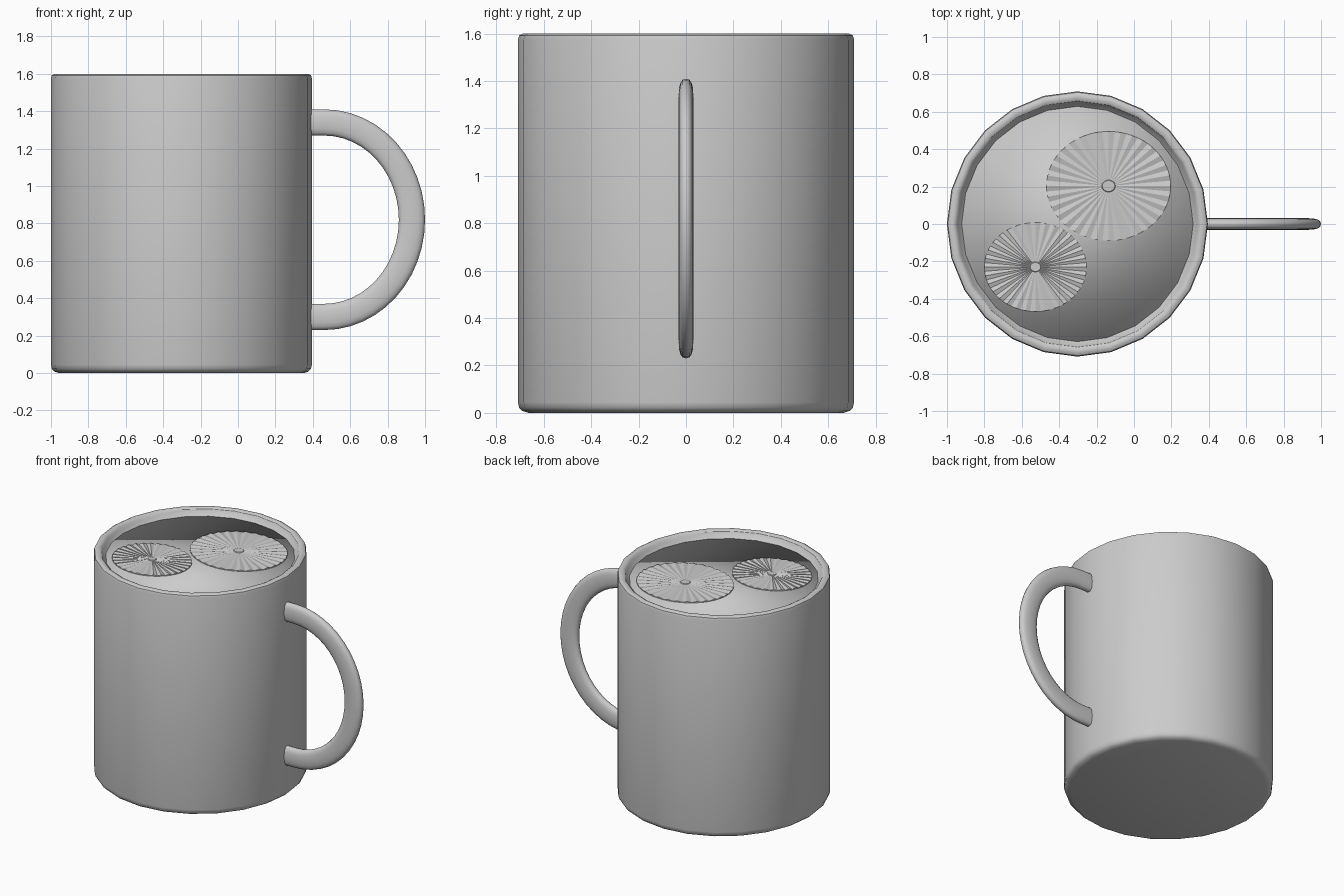
import bpy, bmesh, math

if "Cube" in bpy.data.objects:
    bpy.data.objects.remove(bpy.data.objects["Cube"])

CX, SIDES = -0.3025, 24   # mug axis and number of sides
RX, RY = 0.984, 1.0       # the mug is slightly narrower in x


def finish(bm, name, angle=35):
    bmesh.ops.recalc_face_normals(bm, faces=bm.faces)
    me = bpy.data.meshes.new(name)
    bm.to_mesh(me)
    bm.free()
    ob = bpy.data.objects.new(name, me)
    bpy.context.collection.objects.link(ob)
    bpy.ops.object.select_all(action='DESELECT')
    ob.select_set(True)
    bpy.context.view_layer.objects.active = ob
    bpy.ops.object.shade_smooth_by_angle(angle=math.radians(angle))
    return ob


def loft(bm, rings, cap_start=True, cap_end=True):
    """Join rings of points with quads and close the ends."""
    vs = [[bm.verts.new(p) for p in ring] for ring in rings]
    n = len(vs[0])
    for a, b in zip(vs, vs[1:]):
        for i in range(n):
            j = (i + 1) % n
            bm.faces.new((a[i], a[j], b[j], b[i]))
    if cap_start:
        bm.faces.new(vs[0][::-1])
    if cap_end:
        bm.faces.new(vs[-1])


def ring(r, z, n=SIDES):
    return [(CX + RX * r * math.cos(math.tau * i / n),
             RY * r * math.sin(math.tau * i / n), z) for i in range(n)]


# Mug body: rounded foot, straight wall, rounded rim, hollow inside
profile = [(0.665, 0.0), (0.690, 0.008), (0.704, 0.022), (0.709, 0.045),
           (0.709, 1.575), (0.704, 1.592), (0.690, 1.60), (0.672, 1.60),
           (0.658, 1.592), (0.650, 1.575), (0.626, 1.55), (0.626, 0.10)]
bm = bmesh.new()
loft(bm, [ring(r, z) for r, z in profile])
finish(bm, "mug_body")

# Drink surface, just below the rim
bm = bmesh.new()
loft(bm, [ring(0.624, 1.40), ring(0.63, 1.553)])
finish(bm, "drink", 100)

# Handle: flattened oval section swept along a straight-ended half ellipse
path = [(0.37, 1.34, 0.0, 1.0)]
for i in range(25):
    t = math.pi / 2 - math.pi * i / 24
    nx, nz = 0.52 * math.cos(t), 0.47 * math.sin(t)
    d = math.hypot(nx, nz)
    path.append((0.46 + 0.47 * math.cos(t), 0.82 + 0.52 * math.sin(t), nx / d, nz / d))
path.append((0.37, 0.30, 0.0, -1.0))


def section(x, z, nx, nz, n=16):
    pts = []
    for i in range(n):
        a = math.tau * i / n
        c, s = math.cos(a), math.sin(a)
        u = 0.07 * math.copysign(abs(c) ** 0.8, c)
        v = 0.031 * math.copysign(abs(s) ** 0.8, s)
        pts.append((x + u * nx, v, z + u * nz))
    return pts


bm = bmesh.new()
loft(bm, [section(*p) for p in path])
finish(bm, "handle", 50)


# Floating discs with fine radial pleats and a small flat centre
def pleated_disc(name, x, y, rx, ry, pleats=32):
    def loop(k, ridge, valley):
        n = pleats * 2
        return [(x + k * rx * math.cos(math.tau * i / n),
                 y + k * ry * math.sin(math.tau * i / n),
                 valley if i % 2 else ridge) for i in range(n)]
    bm = bmesh.new()
    loft(bm, [loop(1.0, 1.53, 1.53), loop(1.0, 1.563, 1.556),
              loop(0.11, 1.562, 1.560), loop(0.10, 1.565, 1.565)])
    finish(bm, name, 15)


pleated_disc("large_floating_disc", -0.136, 0.203, 0.332, 0.292)
pleated_disc("small_floating_disc", -0.527, -0.230, 0.273, 0.238)
